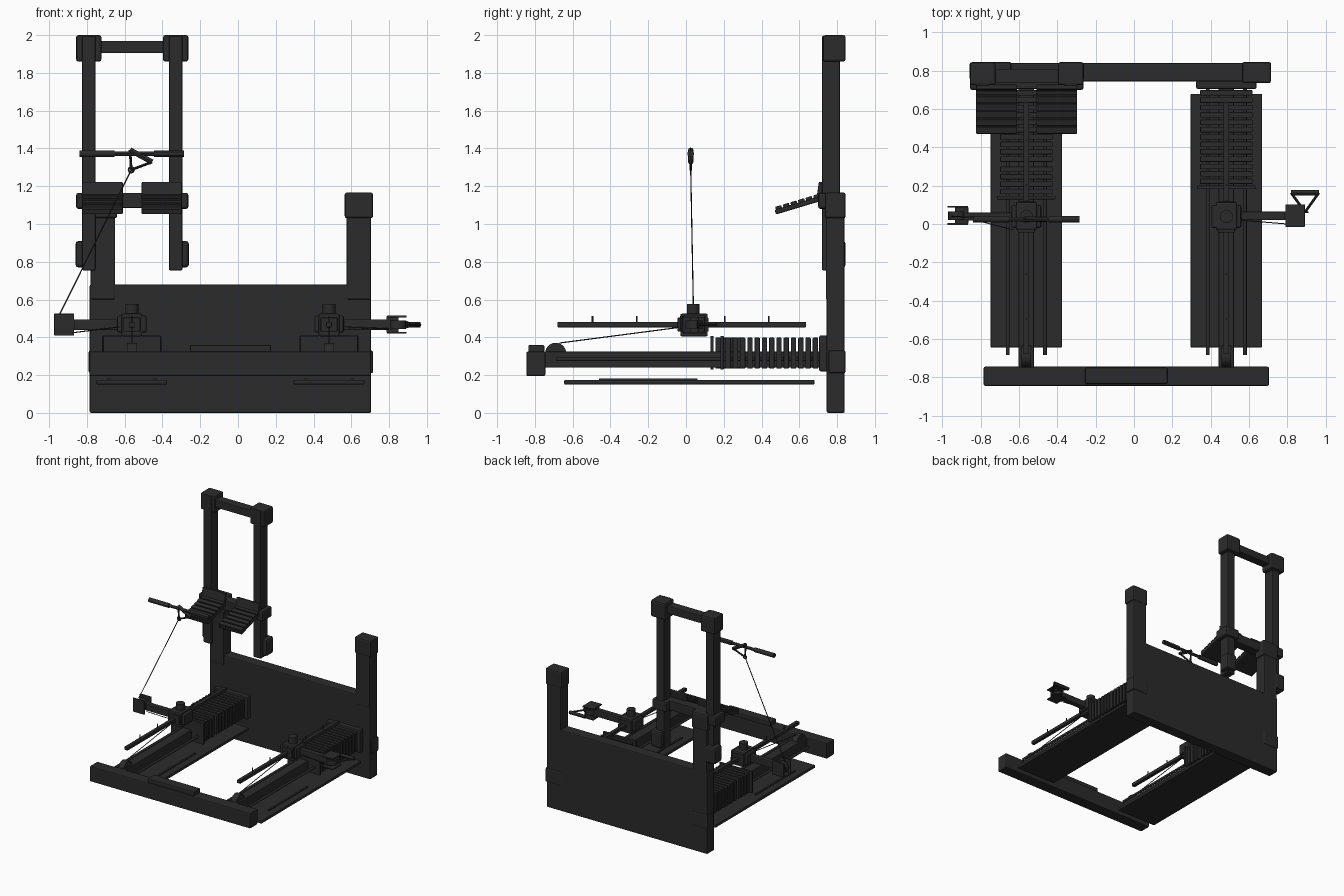
import bpy, math
from mathutils import Vector

cube = bpy.data.objects.get("Cube")
if cube:
    bpy.data.objects.remove(cube, do_unlink=True)


def material(name, c):
    m = bpy.data.materials.new(name)
    m.use_nodes = True
    m.diffuse_color = (*c, 1)
    m.node_tree.nodes["Principled BSDF"].inputs["Base Color"].default_value = (*c, 1)
    return m


BLACK = material("charcoal_black", (0.024, 0.024, 0.025))


def finish(name, bevel=0.0):
    o = bpy.context.object
    o.name = name
    o.data.materials.append(BLACK)
    if bevel:
        b = o.modifiers.new("Bevel", 'BEVEL')
        b.width, b.segments = bevel, 2
    return o


def box(name, x, y, z, bevel=0.005, tilt=0.0):
    """Box from three (min, max) ranges, optionally tilted about x."""
    bpy.ops.mesh.primitive_cube_add(size=1, location=[sum(r) / 2 for r in (x, y, z)])
    o = bpy.context.object
    o.scale = [r[1] - r[0] for r in (x, y, z)]
    bpy.ops.object.transform_apply(location=False, rotation=False, scale=True)
    o.rotation_euler.x = tilt
    return finish(name, bevel)


def rod(name, a, b, r, sides=12):
    a, b = Vector(a), Vector(b)
    d = b - a
    bpy.ops.mesh.primitive_cylinder_add(radius=r, depth=d.length, vertices=sides,
                                        location=(a + b) / 2)
    bpy.context.object.rotation_euler = d.to_track_quat('Z', 'Y').to_euler()
    bpy.ops.object.shade_smooth_by_angle()
    return finish(name)


def span(c, half):
    return (c - half, c + half)


# Back wall, posts and their caps
box("back_panel", (-0.785, 0.705), (0.745, 0.84), (0, 0.68), 0.008)
for side, x in (("right", -0.715), ("left", 0.64)):
    box(side + "_post", span(x, 0.065), (0.74, 0.84), (0.6, 1.16), 0.008)
    box(side + "_post_cap", span(x, 0.075), (0.735, 0.845), (1.03, 1.167), 0.012)
    box(side + "_wall_bracket", span(x, 0.076), (0.755, 0.845), (0.21, 0.33), 0.01)

# Front cross beam
box("front_beam", (-0.785, 0.705), (-0.845, -0.745), (0.195, 0.325), 0.008)
box("front_beam_pad", (-0.255, 0.175), (-0.835, -0.75), (0.32, 0.36), 0.008)

# Tall folding rack
for side, x in (("right", -0.79), ("left", -0.33)):
    out = -1 if side == "right" else 1
    box(side + "_upright", span(x, 0.035), (0.72, 0.815), (0.755, 1.995))
    box(side + "_top_cap", span(x, 0.067), (0.725, 0.845), (1.86, 2.0), 0.012)
    box(side + "_foot_cap", span(x + out * 0.02, 0.05), (0.75, 0.845), (0.77, 0.91), 0.015)
    box(side + "_mid_cap", span(x, 0.067), (0.70, 0.83), (1.08, 1.165), 0.012)
box("rack_top_bar", (-0.77, -0.35), (0.735, 0.81), (1.905, 1.97))
box("rack_mid_bar", (-0.80, -0.32), (0.705, 0.785), (1.085, 1.165))

# Ribbed tilted pads on the rack
TILT = 0.29
for side, x in (("right", (-0.825, -0.61)), ("left", (-0.51, -0.297))):
    box(side + "_pad", x, (0.467, 0.727), (1.087, 1.113), 0.006, TILT)
    for i in range(6):
        d = -0.106 + i * 0.042
        y = 0.597 + d * math.cos(TILT) - 0.018 * math.sin(TILT)
        z = 1.10 + d * math.sin(TILT) + 0.018 * math.cos(TILT)
        box(side + "_pad_rib", x, span(y, 0.017), span(z, 0.009), 0.004, TILT)
    box(side + "_pad_lip", x, (0.697, 0.722), (1.135, 1.222), 0.006, -0.15)


def station(side, cx, plate_ys):
    # Floor platform with a thin tread strip
    box(side + "_platform", span(cx, 0.187), (-0.645, 0.68), (0.15, 0.175), 0.006)
    for s in (-1, 1):
        box(side + "_tread_strip", span(cx + s * 0.122, 0.008), (-0.46, 0.06), (0.175, 0.182), 0)
        # Guide rods through the weight plates
        rod(side + "_guide_rod", (cx + s * 0.097, -0.685, 0.285),
            (cx + s * 0.097, 0.72, 0.285), 0.01)
    # Main rail, upper track and its studs
    box(side + "_rail", span(cx, 0.04), (-0.75, 0.74), (0.24, 0.325))
    box(side + "_track", span(cx, 0.015), (-0.68, 0.635), (0.453, 0.481), 0.003)
    for i in range(5):
        rod(side + "_stud", (cx, -0.495 + i * 0.233, 0.48),
            (cx, -0.495 + i * 0.233, 0.514), 0.004, 6)
    # Weight stack
    for y in plate_ys:
        box(side + "_weight_plate", span(cx, 0.137), span(y, 0.014), (0.235, 0.398), 0.004)
    box(side + "_end_plate", span(cx, 0.152), span(min(plate_ys) - 0.032, 0.009),
        (0.23, 0.408), 0.003)
    box(side + "_stack_mount", span(cx, 0.157), (0.705, 0.75), (0.22, 0.41), 0.008)
    # Carriage with adjusting knob
    box(side + "_carriage", span(cx, 0.055), (-0.03, 0.115), (0.405, 0.525), 0.008)
    box(side + "_carriage_collar", span(cx, 0.078), (-0.02, 0.10), (0.425, 0.515), 0.01)
    box(side + "_carriage_flange", span(cx, 0.045), (-0.045, 0.12), (0.43, 0.505), 0.006)
    rod(side + "_knob", (cx, 0.038, 0.52), (cx, 0.038, 0.577), 0.034, 20)
    # Front pulley and cable
    rod(side + "_front_pulley", (cx - 0.025, -0.69, 0.315), (cx + 0.025, -0.69, 0.315), 0.056, 24)
    rod(side + "_rail_cable", (cx, -0.67, 0.37), (cx, -0.04, 0.452), 0.003, 6)


station("right", -0.562, [0.685 - i * 0.0385 for i in range(10)]
        + [0.285 - i * 0.0385 for i in range(4)])
station("left", 0.482, [0.685 - i * 0.0385 for i in range(13)])

# Right arm with upright pulley head
box("right_arm", (-0.875, -0.63), (0.017, 0.06), (0.438, 0.495), 0.006)
for y in (0.0, 0.09):
    box("right_head_plate", (-0.973, -0.867), span(y, 0.005), (0.41, 0.525), 0.002)
box("right_head_core", (-0.935, -0.865), (0.0, 0.09), (0.445, 0.49), 0.004)
rod("right_head_pulley", (-0.925, 0.022, 0.467), (-0.925, 0.066, 0.467), 0.045, 20)
rod("right_arm_cable", (-0.87, 0.03, 0.425), (-0.63, -0.03, 0.455), 0.003, 6)

# Left arm with flat pulley head
box("left_arm", (0.555, 0.80), (0.02, 0.065), (0.438, 0.495), 0.006)
for z in (0.424, 0.51):
    box("left_head_plate", (0.79, 0.892), (-0.015, 0.102), span(z, 0.005), 0.002)
box("left_head_core", (0.785, 0.85), (0.02, 0.065), (0.424, 0.51), 0.004)
rod("left_head_pulley", (0.845, 0.043, 0.445), (0.845, 0.043, 0.489), 0.045, 20)
rod("left_arm_cable", (0.555, 0.02, 0.455), (0.80, 0.0, 0.445), 0.003, 6)


def handle(name, apex, a, b):
    """Triangular pull handle: two straps and a thick grip."""
    rod(name + "_grip", a, b, 0.014)
    rod(name + "_strap", apex, a, 0.007, 8)
    rod(name + "_strap", apex, b, 0.007, 8)
    bpy.ops.mesh.primitive_torus_add(location=apex, major_radius=0.014, minor_radius=0.005,
                                     major_segments=16, minor_segments=6,
                                     rotation=(math.pi / 2, 0, 0))
    finish(name + "_ring")


handle("left_handle", (0.893, 0.062, 0.467), (0.82, 0.163, 0.467), (0.965, 0.163, 0.467))
handle("hanging_handle", (-0.565, 0.025, 1.287), (-0.572, 0.025, 1.392), (-0.455, 0.025, 1.328))

# Hanging bar and its cable
rod("hanging_bar", (-0.84, 0.025, 1.372), (-0.285, 0.025, 1.372), 0.012)
for x0, x1 in ((-0.84, -0.655), (-0.445, -0.285)):
    rod("bar_grip", (x0, 0.025, 1.372), (x1, 0.025, 1.372), 0.018)
rod("hanging_cable", (-0.565, 0.025, 1.287), (-0.95, 0.04, 0.51), 0.0035, 6)
